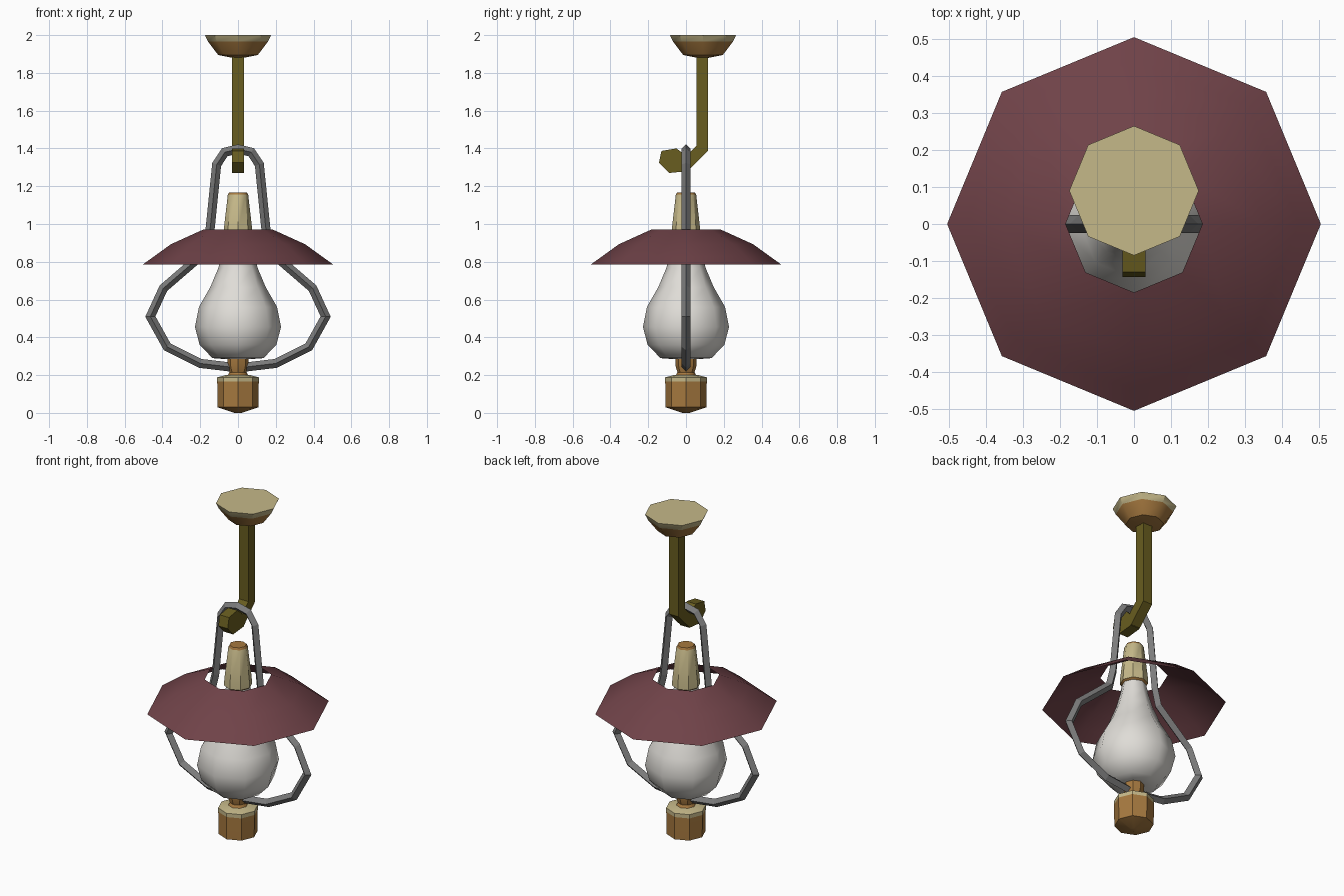
import bpy, bmesh, math
from mathutils import Vector

cube = bpy.data.objects.get("Cube")
if cube:
    bpy.data.objects.remove(cube, do_unlink=True)


def material(name, rgb):
    m = bpy.data.materials.new(name)
    m.use_nodes = True
    colour = (*rgb, 1.0)
    m.diffuse_color = colour
    m.node_tree.nodes["Principled BSDF"].inputs["Base Color"].default_value = colour
    return m


CREAM = material("pale_brass", (0.56, 0.48, 0.25))
BROWN = material("bronze", (0.38, 0.19, 0.05))
OLIVE = material("olive_metal", (0.14, 0.11, 0.014))
GREY = material("grey_steel", (0.2, 0.2, 0.2))
MAROON = material("maroon_enamel", (0.16, 0.055, 0.065))
GLASS = material("white_glass", (0.74, 0.72, 0.68))


def finish(bm, name, mats, angle=None, rule=None):
    """Turn a bmesh into an object, colouring faces by an optional rule."""
    bmesh.ops.recalc_face_normals(bm, faces=bm.faces)
    if rule:
        for f in bm.faces:
            f.material_index = rule(f.calc_center_median())
    mesh = bpy.data.meshes.new(name)
    bm.to_mesh(mesh)
    bm.free()
    for m in mats:
        mesh.materials.append(m)
    ob = bpy.data.objects.new(name, mesh)
    bpy.context.collection.objects.link(ob)
    if angle:
        bpy.ops.object.select_all(action="DESELECT")
        ob.select_set(True)
        bpy.context.view_layer.objects.active = ob
        bpy.ops.object.shade_smooth_by_angle(angle=math.radians(angle))
    return ob


def skin(bm, rings, closed=False):
    """Bridge successive vertex loops with quads."""
    n = len(rings[0])
    pairs = list(zip(rings, rings[1:]))
    if closed:
        pairs.append((rings[-1], rings[0]))
    for a, b in pairs:
        for i in range(n):
            j = (i + 1) % n
            bm.faces.new((a[i], a[j], b[j], b[i]))


def lathe(name, profile, mats, y=0.0, sides=8, caps=True, angle=40, rule=None):
    """Spin a (radius, height) profile about a vertical axis."""
    bm = bmesh.new()
    rings = []
    for r, z in profile:
        turn = [math.tau * i / sides for i in range(sides)]
        rings.append([bm.verts.new((r * math.cos(a), y + r * math.sin(a), z)) for a in turn])
    skin(bm, rings)
    if caps:
        bm.faces.new(rings[0])
        bm.faces.new(rings[-1])
    return finish(bm, name, mats, angle, rule)


def sweep(name, path, section, side, mat, closed=False, angle=None):
    """Sweep a (side, normal) section along a planar path with mitred joints."""
    bm = bmesh.new()
    pts = [Vector(p) for p in path]
    side = Vector(side)
    n = len(pts)
    rings = []
    for i, p in enumerate(pts):
        prev = pts[i - 1] if closed or i else None
        nxt = pts[(i + 1) % n] if closed or i < n - 1 else None
        d_in = (p - prev).normalized() if prev else (nxt - p).normalized()
        d_out = (nxt - p).normalized() if nxt else d_in
        tangent = (d_in + d_out).normalized()
        normal = side.cross(tangent) / max(tangent.dot(d_in), 0.5)
        rings.append([bm.verts.new(p + side * u + normal * v) for u, v in section])
    skin(bm, rings, closed)
    if not closed:
        bm.faces.new(rings[0])
        bm.faces.new(rings[-1])
    return finish(bm, name, [mat], angle)


# Ceiling mount, pale at the top rim
lathe("ceiling_mount",
      [(0.03, 1.88), (0.105, 1.895), (0.158, 1.965), (0.175, 2.0)],
      [BROWN, CREAM], y=0.09, rule=lambda c: int(c.z > 1.96))

# Square hanging rod bending into the hook
h = 0.031
sweep("hanging_rod",
      [(0, 0.086, 1.885), (0, 0.086, 1.40), (0, 0.0, 1.315), (0, -0.04, 1.315)],
      [(-h, -h), (h, -h), (h, h), (-h, h)], (1, 0, 0), OLIVE)

# Curled end of the hook
bm = bmesh.new()
curl = [(-0.143, 1.325), (-0.13, 1.387), (-0.05, 1.40), (-0.005, 1.365),
        (0.012, 1.28), (-0.09, 1.27)]
rings = [[bm.verts.new((x, y, z)) for y, z in curl] for x in (-h, h)]
skin(bm, rings)
for ring in rings:
    bm.faces.new(ring)
finish(bm, "hook_curl", [OLIVE])

# Wire frame, mirrored about the centre
half = [(0.07, 1.38), (0.113, 1.315), (0.15, 0.95), (0.175, 0.85), (0.25, 0.785),
        (0.395, 0.66), (0.464, 0.51), (0.375, 0.35), (0.2, 0.262)]
loop = ([(0, 1.397)] + half + [(0, 0.238)] + [(-x, z) for x, z in reversed(half)])
d = 0.024
sweep("wire_frame", [(x, 0, z) for x, z in loop],
      [(-d, 0), (0, -d), (d, 0), (0, d)], (0, 1, 0), GREY, closed=True)

# Open shade
lathe("shade", [(0.505, 0.785), (0.445, 0.828), (0.355, 0.893), (0.185, 0.97)],
      [MAROON], caps=False, angle=60)

# Socket cone above the bulb
lathe("socket", [(0.066, 0.915), (0.078, 0.925), (0.076, 0.965), (0.054, 1.155), (0.047, 1.167)],
      [CREAM, BROWN], rule=lambda c: int(c.z > 1.158 or c.z < 0.922))

# Glass bulb
lathe("bulb",
      [(0.06, 0.284), (0.135, 0.29), (0.203, 0.36), (0.228, 0.455), (0.207, 0.56),
       (0.147, 0.665), (0.105, 0.765), (0.08, 0.85), (0.066, 0.92)],
      [GLASS], angle=60)

# Post and weight below the bulb
lathe("lower_post", [(0.06, 0.19), (0.045, 0.215), (0.056, 0.25), (0.056, 0.295)], [BROWN])
lathe("bottom_weight",
      [(0.02, 0.0), (0.108, 0.03), (0.11, 0.165), (0.11, 0.188), (0.065, 0.2)],
      [BROWN, CREAM], rule=lambda c: int(c.z > 0.16))
